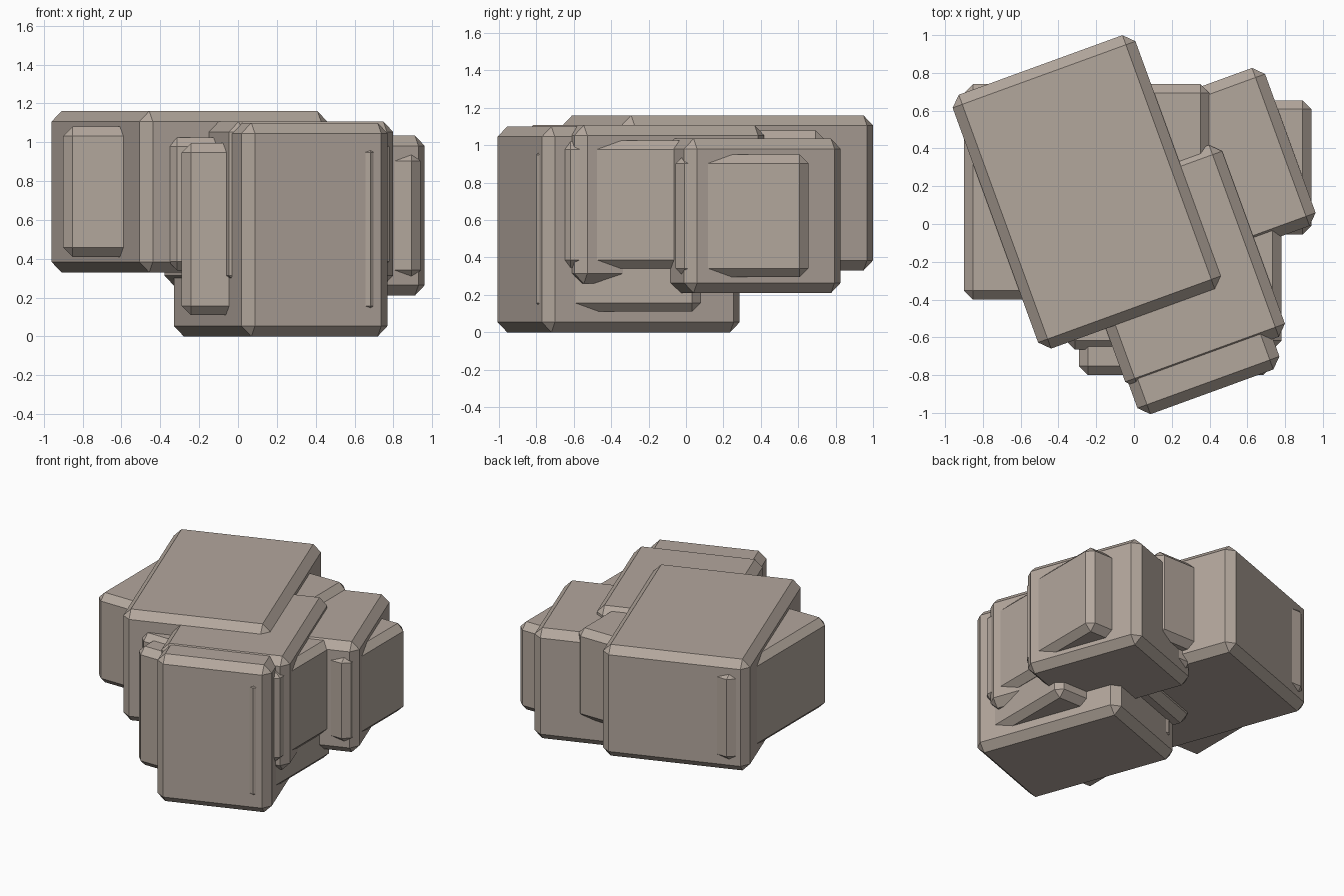
import bpy
import math

cube = bpy.data.objects.get("Cube")
if cube:
    bpy.data.objects.remove(cube, do_unlink=True)

# Single warm grey stone material
stone = bpy.data.materials.new("warm_grey_stone")
stone.use_nodes = True
colour = (0.45, 0.385, 0.335, 1)
stone.diffuse_color = colour
stone.node_tree.nodes["Principled BSDF"].inputs["Base Color"].default_value = colour


def block(name, centre, size, bottom, top, turn, chamfer):
    """Box with flat chamfered edges, turned about the vertical axis."""
    bpy.ops.mesh.primitive_cube_add(
        size=1, location=(*centre, (bottom + top) / 2),
        rotation=(0, 0, math.radians(turn)))
    obj = bpy.context.object
    obj.name = name
    obj.scale = (*size, top - bottom)
    bpy.ops.object.transform_apply(location=False, rotation=False, scale=True)
    bevel = obj.modifiers.new("Chamfer", 'BEVEL')
    bevel.width = chamfer
    bevel.segments = 1
    obj.data.materials.append(stone)


# Each boulder is a turned outer block with a squarer core through its middle:
# name, centre, outer size, outer z range, core size, core z range
boulders = [
    ("back_boulder", (-0.25, 0.17), (1.03, 1.43), (0.33, 1.16), (1.30, 1.14), (0.41, 1.08)),
    ("front_boulder", (0.22, -0.36), (0.80, 1.125), (0.0, 1.10), (1.02, 0.88), (0.11, 0.995)),
    ("middle_boulder", (0.21, -0.225), (0.90, 1.08), (0.26, 1.107), (1.14, 0.88), (0.34, 1.025)),
    ("side_boulder", (0.48, 0.30), (0.74, 0.89), (0.21, 1.035), (0.92, 0.71), (0.295, 0.95)),
]
for name, centre, outer, outer_z, core, core_z in boulders:
    block(name, centre, outer, *outer_z, 20, 0.054)
    block(name + "_core", centre, core, *core_z, 0, 0.047)
